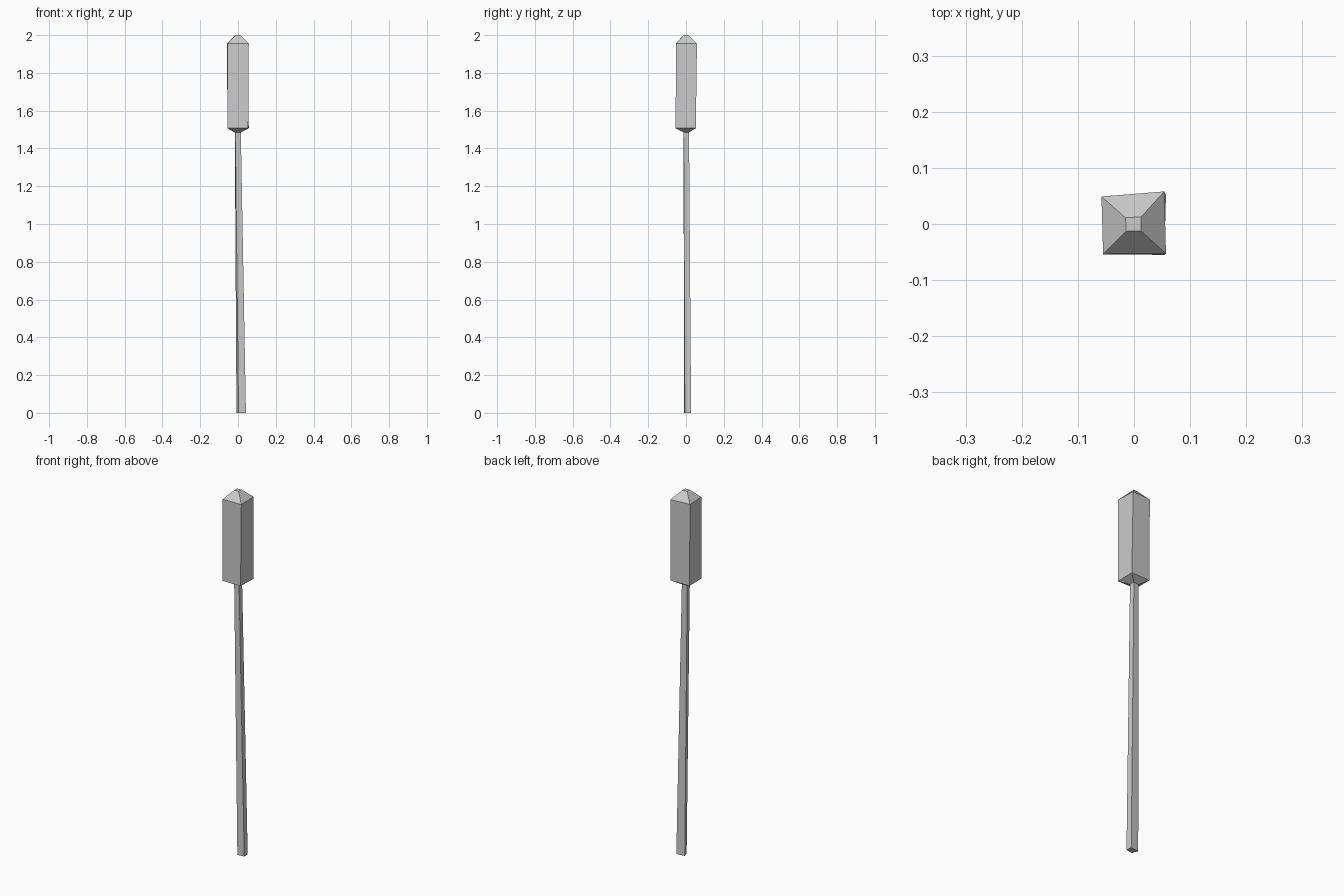
import bpy, bmesh

if "Cube" in bpy.data.objects:
    bpy.data.objects.remove(bpy.data.objects["Cube"])


def loft(name, rings):
    """Skin a stack of four-sided rings: each is (z, four xy corners)."""
    bm = bmesh.new()
    loops = [[bm.verts.new((x, y, z)) for x, y in pts] for z, pts in rings]
    for a, b in zip(loops, loops[1:]):
        for i in range(4):
            j = (i + 1) % 4
            bm.faces.new((a[i], a[j], b[j], b[i]))
    bm.faces.new(loops[0][::-1])
    bm.faces.new(loops[-1])
    bmesh.ops.recalc_face_normals(bm, faces=bm.faces)
    mesh = bpy.data.meshes.new(name)
    bm.to_mesh(mesh)
    bm.free()
    obj = bpy.data.objects.new(name, mesh)
    bpy.context.collection.objects.link(obj)
    return obj


# Corner order: front left, front right, back right, back left
neck = [(-0.014, -0.013), (0.015, -0.012), (0.014, 0.016), (-0.017, 0.014)]

# Slightly bent stalk, thicker toward the foot
loft("stalk", [
    (0.0, [(0.003, -0.010), (0.042, -0.006), (0.040, 0.027), (-0.008, 0.022)]),
    (1.485, neck),
])

# Seed head: tapered underside, long uneven body, pyramidal tip
loft("seed_head", [
    (1.485, neck),
    (1.507, [(-0.055, -0.054), (0.054, -0.055), (0.057, 0.052), (-0.056, 0.049)]),
    (1.955, [(-0.055, -0.054), (0.057, -0.053), (0.054, 0.058), (-0.058, 0.049)]),
    (2.0, [(-0.014, -0.013), (0.012, -0.012), (0.013, 0.013), (-0.015, 0.011)]),
])
